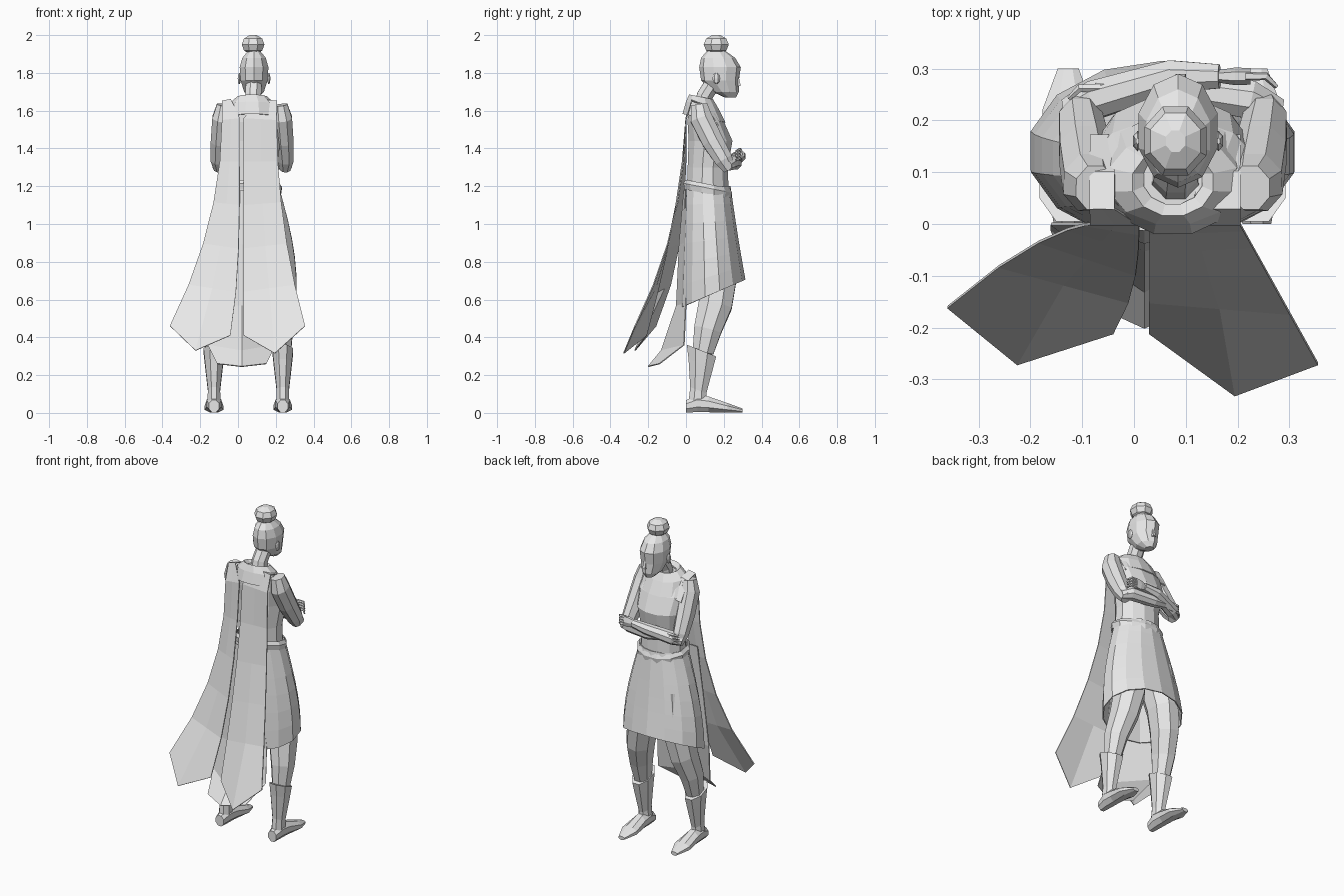
import bpy, bmesh, math
from mathutils import Vector

default_cube = bpy.data.objects.get("Cube")
if default_cube:
    bpy.data.objects.remove(default_cube, do_unlink=True)

light_grey = bpy.data.materials.new("light_grey")
light_grey.use_nodes = True
light_grey.diffuse_color = (.8, .8, .8, 1)
light_grey.node_tree.nodes["Principled BSDF"].inputs["Base Color"].default_value = light_grey.diffuse_color

CHEST_X = .075
HIP_X = .055
CLOTH = .006


def finish(name, bm, thickness):
    bmesh.ops.recalc_face_normals(bm, faces=bm.faces)
    mesh = bpy.data.meshes.new(name)
    bm.to_mesh(mesh)
    bm.free()
    mesh.materials.append(light_grey)
    part = bpy.data.objects.new(name, mesh)
    bpy.context.collection.objects.link(part)
    if thickness:
        solidify = part.modifiers.new("thickness", "SOLIDIFY")
        solidify.thickness = thickness
        solidify.offset = 0


def oval(centre, across, along, sides):
    """Ring of points spanned by two half-axis vectors."""
    angles = [math.tau * (i + .5) / sides for i in range(sides)]
    return [Vector(centre) + Vector(across) * math.cos(a) + Vector(along) * math.sin(a) for a in angles]


def skin(name, rows, closed=True, caps=True, thickness=0):
    """Join rows of points with faces; closed rows make a tube, open rows a cloth panel."""
    bm = bmesh.new()
    grid = [[bm.verts.new(point) for point in row] for row in rows]
    for low, high in zip(grid, grid[1:]):
        count = len(low)
        for i in range(count if closed else count - 1):
            j = (i + 1) % count
            bm.faces.new((low[i], low[j], high[j], high[i]))
    if closed and caps:
        bm.faces.new(grid[0])
        bm.faces.new(grid[-1])
    finish(name, bm, thickness)


def stack(name, x, levels, sides=10, slope=0, cloth=False):
    """Horizontal ovals given as (y, z, half width, half depth)."""
    rings = [oval((x, y, z), (width, 0, 0), (0, depth, slope * depth), sides)
             for y, z, width, depth in levels]
    skin(name, rings, caps=not cloth, thickness=CLOTH if cloth else 0)


def limb(name, joints, radii, flat=1, sides=8):
    """Tapered tube through the joints; flat scales its depth."""
    joints = [Vector(joint) for joint in joints]
    rings = []
    for i, (joint, radius) in enumerate(zip(joints, radii)):
        before, after = joints[max(i - 1, 0)], joints[min(i + 1, len(joints) - 1)]
        direction = (after - before).normalized()
        across = direction.cross(Vector((0, 1, 0))).normalized()
        rings.append(oval(joint, across * radius, across.cross(direction) * radius * flat, sides))
    skin(name, rings)


def ball(name, centre, size, sides=8, steps=5):
    """Faceted ellipsoid with flattened poles."""
    x, y, z = centre
    wide, deep, tall = size
    levels = []
    for i in range(steps):
        angle = math.pi * (i + .5) / steps
        levels.append((y, z - tall * math.cos(angle), wide * math.sin(angle), deep * math.sin(angle)))
    stack(name, x, levels, sides)


def cape(name, inner_x, shoulder_x, spread, sweep, sweep_power, tip):
    """Long strip laid over one shoulder, flaring toward a pointed hem."""
    rows = []
    neck_x = (inner_x + shoulder_x) / 2
    for y, z in ((.17, 1.53), (.1, 1.64), (.03, 1.66)):
        rows.append([Vector((neck_x, y, z)), Vector((shoulder_x, y, z - .01))])
    drops = 5
    for i in range(drops + 1):
        t = i / drops
        inner = Vector((inner_x - .05 * t ** 4 * (inner_x < .02), -.21 * t ** 1.5, 1.56 - 1.15 * t))
        outer = Vector((shoulder_x + spread * t * t, -sweep * t ** sweep_power, 1.55 - 1.09 * t))
        rows.append([inner, outer])
    panel = [[inner, (inner + outer) / 2, outer] for inner, outer in rows]
    panel[-1][1] = Vector(tip)
    skin(name, panel, closed=False, thickness=CLOTH)


# Head, face and bun
stack("head", .085, [(.235, 1.67, .025, .03), (.21, 1.7, .055, .07), (.18, 1.76, .075, .1),
                     (.18, 1.83, .08, .11), (.17, 1.88, .065, .09), (.16, 1.915, .035, .05)])
limb("nose", [(.09, .28, 1.73), (.09, .27, 1.8)], [.014, .006], sides=4)
ball("lips", (.09, .255, 1.7), (.02, .02, .01), sides=6)
for side in (-1, 1):
    ear_name = "right_ear" if side > 0 else "left_ear"
    ball(ear_name, (.085 + side * .078, .16, 1.77), (.01, .02, .03), sides=6)
ball("hair_bun", (.08, .16, 1.95), (.065, .072, .053))
limb("neck", [(.08, .085, 1.6), (.08, .1, 1.68), (.085, .15, 1.76)], [.052, .046, .045])

# Torso, cowl and belt
stack("torso", CHEST_X, [(.115, 1.16, .14, .115), (.115, 1.3, .135, .11), (.13, 1.44, .155, .12),
                         (.105, 1.54, .165, .1), (.08, 1.62, .14, .07), (.085, 1.65, .07, .05)], sides=12)
stack("cowl", CHEST_X, [(.095, 1.56, .14, .115), (.085, 1.63, .125, .085), (.08, 1.67, .08, .065),
                        (.085, 1.65, .06, .05)], sides=12, slope=-.2, cloth=True)
stack("belt", CHEST_X, [(.115, 1.16, .155, .125), (.115, 1.19, .16, .13), (.115, 1.21, .146, .12)],
      sides=12, slope=-.2, cloth=True)

# Skirt that flares quickly at the hips, its hem dropping toward the back
skirt_rings = []
skirt_steps = 6
for step in range(skirt_steps + 1):
    t = step / skirt_steps
    flare = math.sin(t * math.pi / 2)
    centre = (CHEST_X - .02 * t, .115 + .025 * t, 1.2 - .57 * t)
    depth = .118 + .054 * t
    skirt_rings.append(oval(centre, (.142 + .116 * flare, 0, 0), (0, depth, .075 * t * t), sides=14))
skin("skirt", skirt_rings, caps=False, thickness=CLOTH)

# Long tail hanging from the back of the skirt
tail_rows = []
for z, half_width, edge_y, bulge in ((1.18, .1, 0, .01), (.9, .14, 0, .035), (.58, .18, 0, .05),
                                     (.36, .18, -.01, .12), (.26, .13, -.14, .06)):
    middle = (.02, edge_y - bulge, z - bulge / 4)
    tail_rows.append([(.02 + side * half_width, edge_y, z) if side else middle for side in (-1, 0, 1)])
skin("skirt_tail", tail_rows, closed=False, thickness=CLOTH)

# Cape strips
cape("left_cape", .01, -.085, -.275, sweep=.16, sweep_power=3, tip=(-.225, -.27, .33))
cape("right_cape", .03, .205, .15, sweep=.27, sweep_power=2, tip=(.195, -.33, .315))

for side, word in ((-1, "left"), (1, "right")):
    # Sleeve, folded forearm, hand and fingers
    def arm_point(reach, y, z):
        return CHEST_X + side * reach, y, z

    limb(word + "_upper_arm", [arm_point(.15, .07, 1.63), arm_point(.16, .08, 1.56), arm_point(.17, .14, 1.44),
                               arm_point(.178, .2, 1.34), arm_point(.175, .23, 1.29)],
         [.04, .055, .053, .045, .03], flat=1.15)
    front = .262 if side > 0 else .285
    height = 1.32 if side > 0 else 1.36
    limb(word + "_forearm", [arm_point(.2, .215, 1.31), arm_point(.15, .24, 1.325),
                             arm_point(0, front, height), arm_point(-.09, front, height + .01)],
         [.03, .04, .034, .025])
    limb(word + "_hand", [arm_point(-reach, front, height + .01) for reach in (.08, .12, .15)],
         [.022, .034, .032], flat=.5, sides=6)
    for finger in range(4):
        lift = height - .012 + finger * .016
        limb(f"{word}_finger_{finger + 1}", [arm_point(-.14, front, lift), arm_point(-.18, front, lift),
                                             arm_point(-.2, front - .02, lift - .01)],
             [.009, .008, .005], sides=5)

    # Trouser leg, boot and foot
    def leg_point(reach, y, z):
        return HIP_X + side * reach, y, z

    limb(word + "_trouser", [leg_point(.18, .09, .32), leg_point(.175, .115, .44), leg_point(.15, .155, .57),
                             leg_point(.125, .17, .7), leg_point(.09, .13, .95)],
         [.05, .066, .08, .088, .1], flat=1.2)
    ankle_x = leg_point(.182, 0, 0)[0]
    stack(word + "_boot", ankle_x, [(.06, .04, .038, .05), (.065, .12, .035, .046),
                                    (.078, .26, .052, .07), (.082, .33, .06, .084)], sides=8, slope=-.4)
    foot_rings = [oval((ankle_x, y, tall), (wide, 0, 0), (0, 0, tall), sides=8)
                  for y, wide, tall in ((0, .03, .035), (.06, .042, .05), (.12, .044, .045),
                                        (.22, .054, .027), (.3, .022, .012))]
    skin(word + "_foot", foot_rings)
